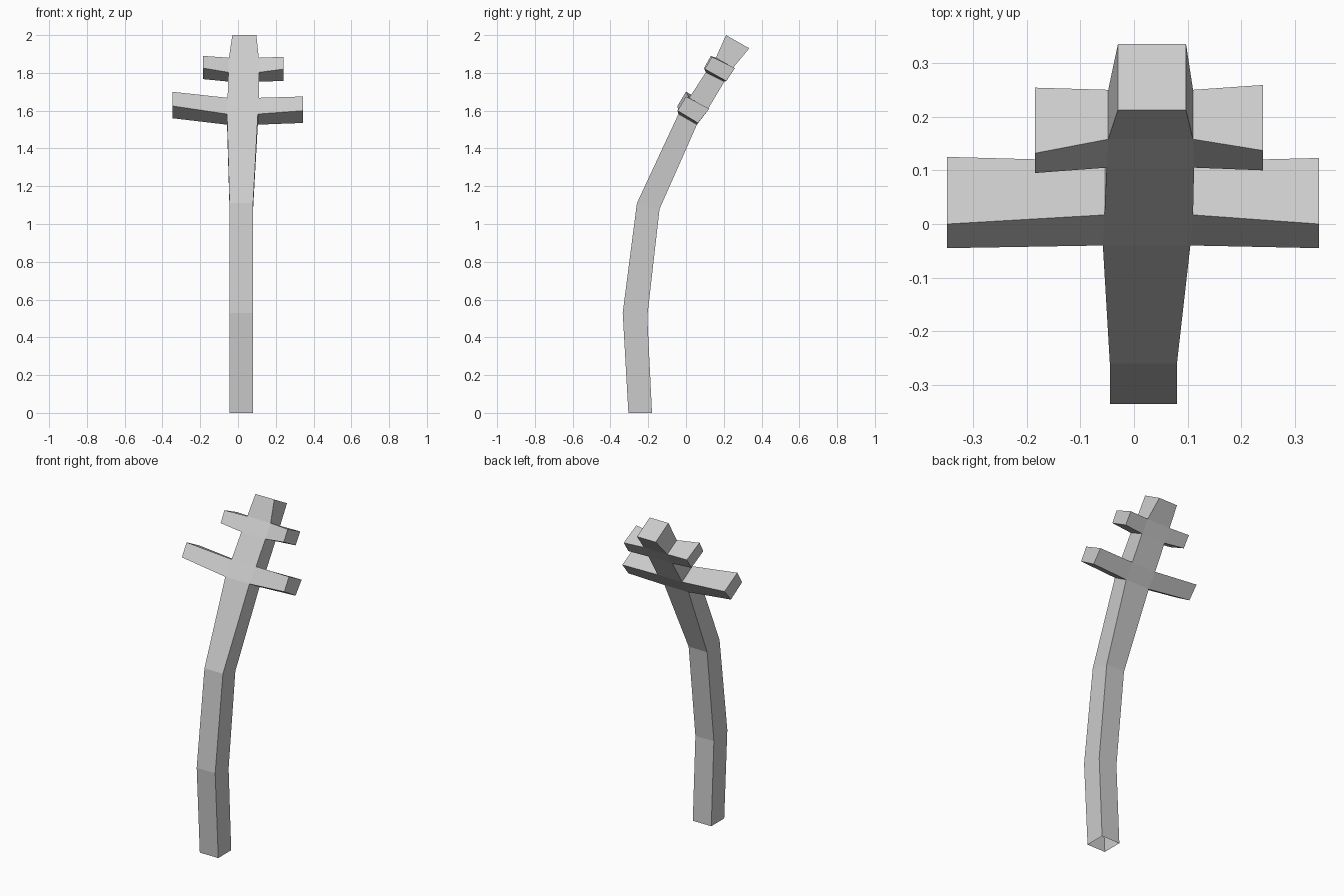
import bpy, bmesh

if "Cube" in bpy.data.objects:
    bpy.data.objects.remove(bpy.data.objects["Cube"])

# Bent pole stations: left x, right x, (front y, z), (back y, z)
STATIONS = [
    (-0.045, 0.08, (-0.305, 0.0), (-0.18, 0.0)),
    (-0.045, 0.08, (-0.335, 0.53), (-0.205, 0.51)),
    (-0.045, 0.08, (-0.26, 1.11), (-0.14, 1.08)),
    (-0.058, 0.105, (-0.04, 1.582), (0.058, 1.526)),   # lower crossbar, bottom
    (-0.055, 0.11, (0.017, 1.668), (0.117, 1.61)),     # lower crossbar, top
    (-0.051, 0.112, (0.105, 1.803), (0.203, 1.754)),   # upper crossbar, bottom
    (-0.048, 0.11, (0.158, 1.88), (0.25, 1.828)),      # upper crossbar, top
    (-0.03, 0.097, (0.212, 2.0), (0.335, 1.93)),
]
# Arm tips by (section, side): x and y, z of bottom front, bottom back, top back, top front
TIPS = {
    (3, "left"): (-0.348, [(-0.045, 1.625), (0.063, 1.56), (0.125, 1.633), (0.0, 1.70)]),
    (3, "right"): (0.345, [(-0.045, 1.60), (0.063, 1.535), (0.123, 1.61), (0.0, 1.675)]),
    (5, "left"): (-0.184, [(0.095, 1.825), (0.21, 1.767), (0.254, 1.832), (0.132, 1.89)]),
    (5, "right"): (0.24, [(0.10, 1.82), (0.214, 1.757), (0.259, 1.825), (0.137, 1.885)]),
}

bm = bmesh.new()


def band(a, b, skip=()):
    """Join two four-point loops with quads."""
    for k in range(4):
        if k not in skip:
            n = (k + 1) % 4
            bm.faces.new((a[k], a[n], b[n], b[k]))


# Pole: open at the foot, capped at the top
rings = [[bm.verts.new(p) for p in ((xl, *f), (xr, *f), (xr, *b), (xl, *b))]
         for xl, xr, f, b in STATIONS]
for i in range(len(rings) - 1):
    band(rings[i], rings[i + 1], skip=(1, 3) if i in (3, 5) else ())
bm.faces.new(rings[-1])

# Crossbar arms growing out of the pole sides
for (i, side), (x, section) in TIPS.items():
    f, b = (1, 2) if side == "right" else (0, 3)
    root = [rings[i][f], rings[i][b], rings[i + 1][b], rings[i + 1][f]]
    tip = [bm.verts.new((x, y, z)) for y, z in section]
    band(root, tip)
    bm.faces.new(tip)

bmesh.ops.recalc_face_normals(bm, faces=bm.faces)
mesh = bpy.data.meshes.new("utility_pole")
bm.to_mesh(mesh)
bm.free()
bpy.context.collection.objects.link(bpy.data.objects.new("utility_pole", mesh))
